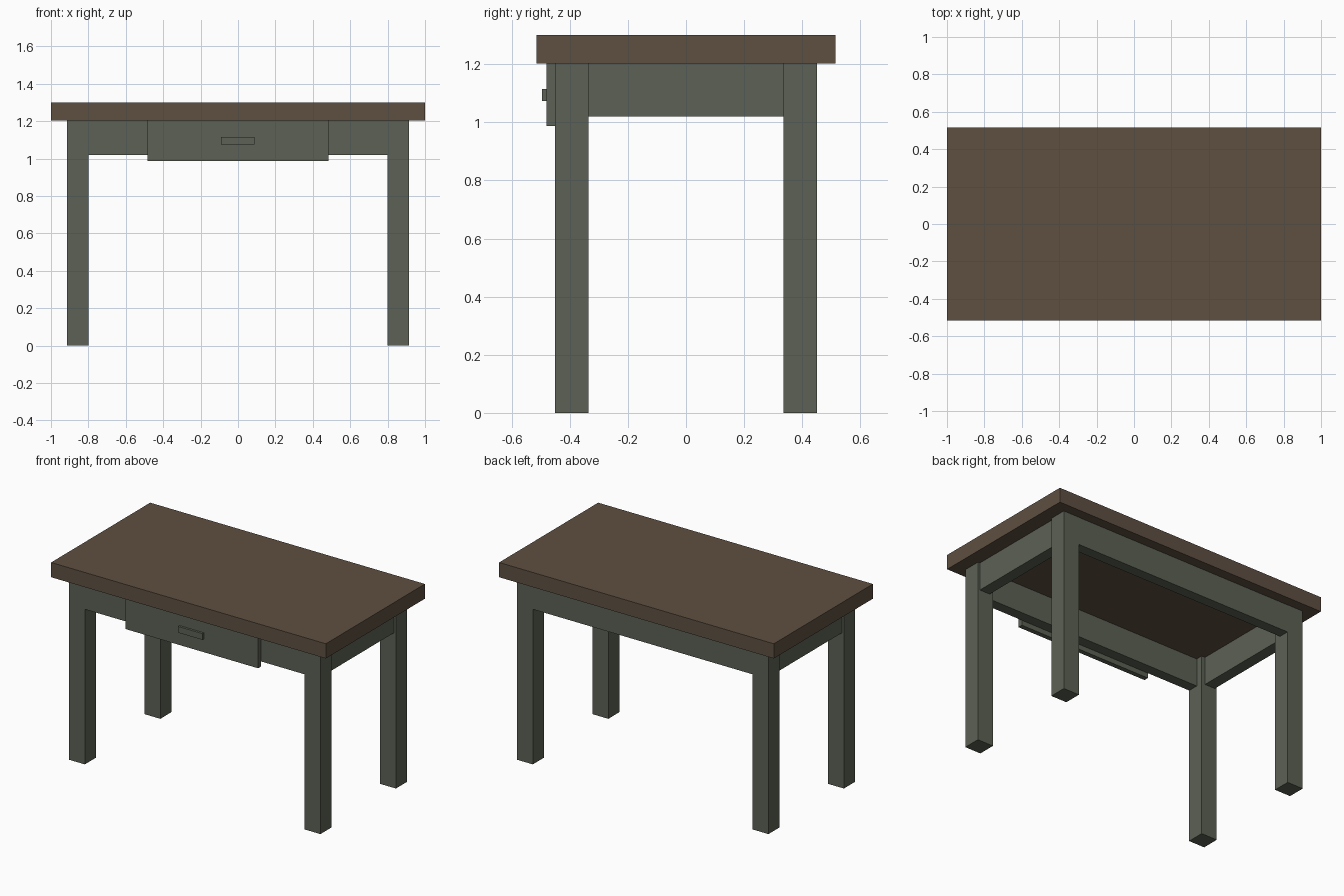
import bpy
import bmesh

if "Cube" in bpy.data.objects:
    bpy.data.objects.remove(bpy.data.objects["Cube"])


def material(name, rgb):
    m = bpy.data.materials.new(name)
    m.diffuse_color = (*rgb, 1)
    m.use_nodes = True
    m.node_tree.nodes["Principled BSDF"].inputs["Base Color"].default_value = m.diffuse_color
    return m


brown = material("brown wood", (0.114, 0.080, 0.054))
green = material("grey green paint", (0.107, 0.120, 0.089))


def box(name, x, y, z, mat):
    """Box spanning the (min, max) ranges x, y and z."""
    bm = bmesh.new()
    bmesh.ops.create_cube(bm, size=1)
    for v in bm.verts:
        v.co = [r[0] if c < 0 else r[1] for c, r in zip(v.co, (x, y, z))]
    me = bpy.data.meshes.new(name)
    bm.to_mesh(me)
    bm.free()
    me.materials.append(mat)
    ob = bpy.data.objects.new(name, me)
    bpy.context.collection.objects.link(ob)
    return ob


def span(sign, a, b):
    return tuple(sorted((sign * a, sign * b)))


TOP = 1.203      # underside of the tabletop
APRON = 1.02     # lower edge of the aprons

# Tabletop
box("tabletop", (-1, 1), (-0.515, 0.515), (TOP, 1.30), brown)

# Legs and long aprons, front and back
for sy, end in ((-1, "front"), (1, "back")):
    for sx, side in ((-1, "left"), (1, "right")):
        box(f"{end}_{side}_leg", span(sx, 0.80, 0.915), span(sy, 0.335, 0.45), (0, TOP), green)
    box(f"{end}_apron", (-0.80, 0.80), span(sy, 0.38, 0.449), (APRON, TOP), green)

# Short aprons, slightly inset from the legs
for sx, side in ((-1, "left"), (1, "right")):
    box(f"{side}_apron", span(sx, 0.825, 0.90), (-0.335, 0.335), (APRON, TOP), green)

# Drawer front and its handle
box("drawer_front", (-0.483, 0.483), (-0.48, -0.449), (0.987, TOP), green)
box("drawer_handle", (-0.09, 0.088), (-0.495, -0.48), (1.074, 1.115), green)
